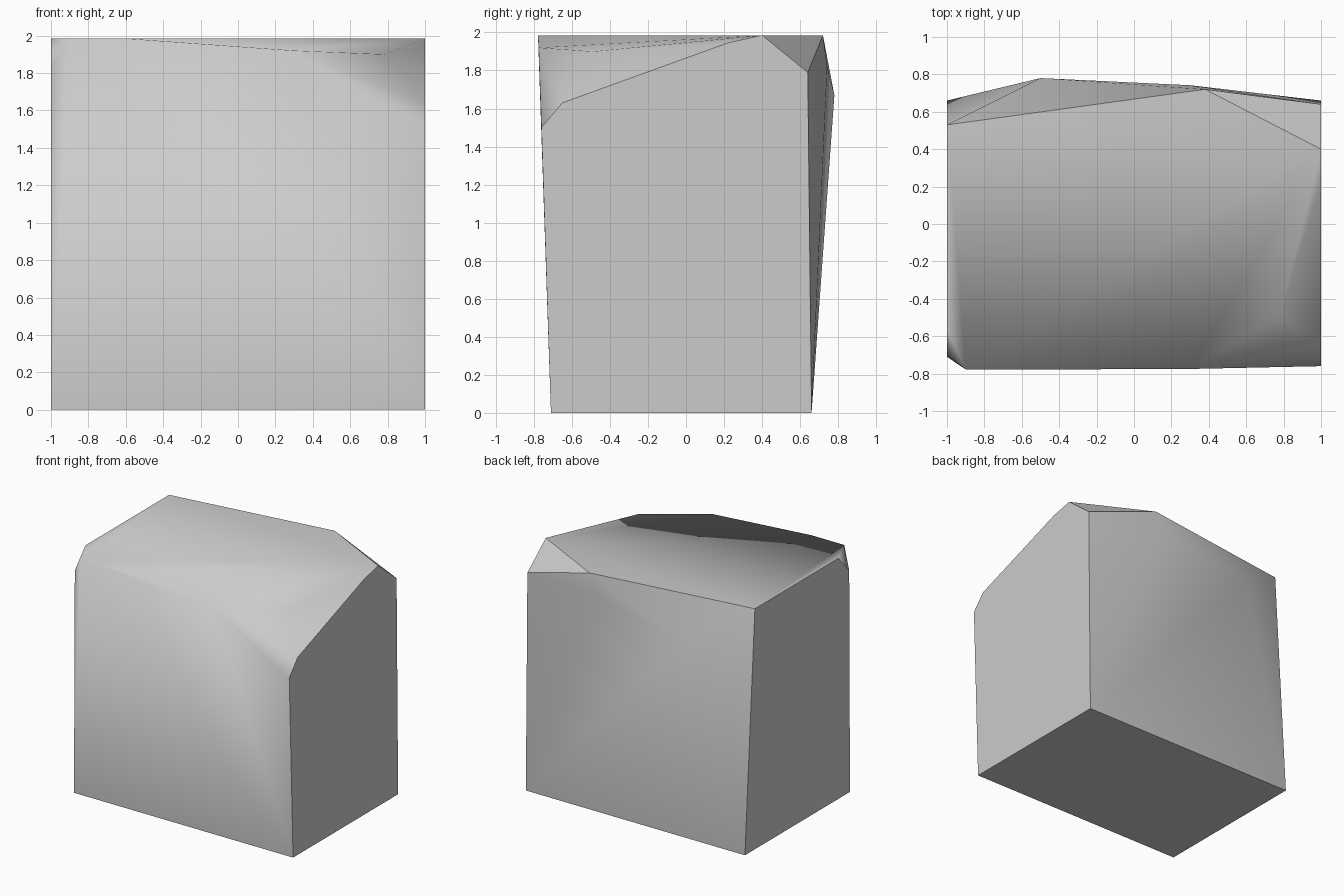
import bpy
import bmesh

cube = bpy.data.objects.get("Cube")
if cube:
    bpy.data.objects.remove(cube, do_unlink=True)

# Stone colour
stone = bpy.data.materials.new("stone_grey")
stone.use_nodes = True
grey = (0.6, 0.6, 0.6, 1.0)
stone.diffuse_color = grey
stone.node_tree.nodes["Principled BSDF"].inputs["Base Color"].default_value = grey

# Corners of the chipped block
base = [(x, y, 0) for x in (-1, 1) for y in (-0.71, 0.66)]
back_rim = [(1, 0.64, 1.79), (0.38, 0.72, 1.985), (0.3, 0.742, 1.82),
            (-0.5, 0.78, 1.67), (-1, 0.53, 1.985)]
left_rim = [(1, 0.4, 1.985), (1, 0.22, 1.945), (1, -0.65, 1.63), (1, -0.76, 1.5)]
front_rim = [(0.78, -0.49, 1.9), (0.3, -0.775, 1.92), (-0.6, -0.778, 1.985),
             (-0.9, -0.778, 1.985)]
right_rim = [(-1, -0.7, 1.83), (-1, -0.56, 1.985)]

# Wrap the corners in a convex skin
bm = bmesh.new()
for co in base + back_rim + left_rim + front_rim + right_rim:
    bm.verts.new(co)
bmesh.ops.convex_hull(bm, input=bm.verts[:])
bmesh.ops.delete(bm, geom=[v for v in bm.verts if not v.link_faces], context='VERTS')
bmesh.ops.dissolve_limit(bm, angle_limit=0.005, verts=bm.verts[:], edges=bm.edges[:])
bmesh.ops.recalc_face_normals(bm, faces=bm.faces[:])
bm.normal_update()


def side_of(face):
    """Name the side a face belongs to, from its direction."""
    n = face.normal
    if abs(n.x) > 0.95:
        return "left" if n.x > 0 else "right"
    if n.z < -0.9:
        return "bottom"
    if n.y > 0.75:
        return "back"
    if n.y > 0.4:
        return "chipped_corner"
    return "front_and_top"


# Smooth within each side, crisp where two sides meet
for face in bm.faces:
    face.smooth = True
for edge in bm.edges:
    edge.smooth = len({side_of(f) for f in edge.link_faces}) == 1

mesh = bpy.data.meshes.new("stone_block")
bm.to_mesh(mesh)
bm.free()
mesh.materials.append(stone)
block = bpy.data.objects.new("stone_block", mesh)
bpy.context.collection.objects.link(block)
